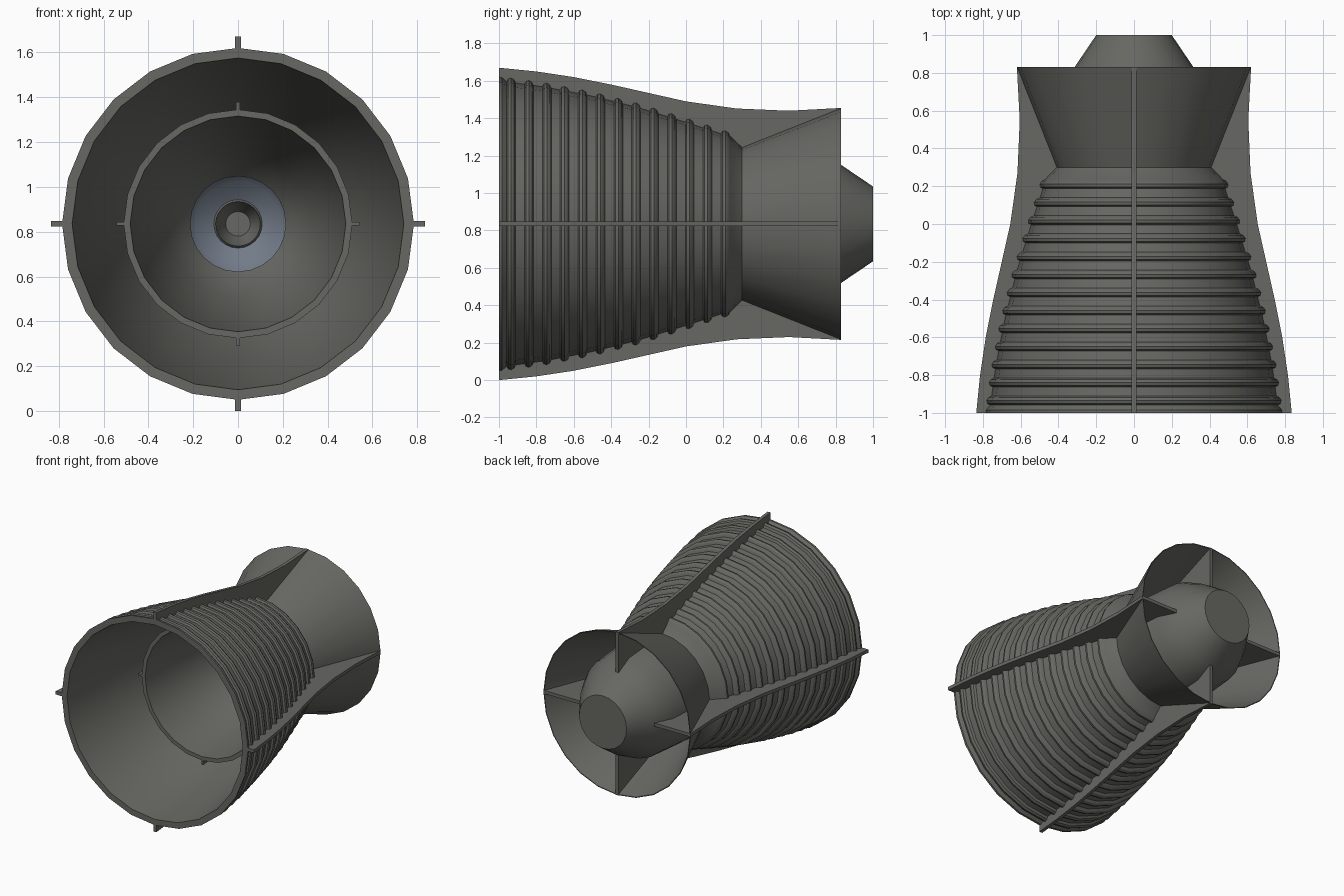
import bpy, bmesh, math

if "Cube" in bpy.data.objects:
    bpy.data.objects.remove(bpy.data.objects["Cube"])

CZ = 0.835      # height of the engine axis
SIDES = 24


def material(name, rgb):
    m = bpy.data.materials.new(name)
    m.diffuse_color = (*rgb, 1)
    m.use_nodes = True
    m.node_tree.nodes["Principled BSDF"].inputs["Base Color"].default_value = m.diffuse_color
    return m


GREY = material("dark_grey_metal", (0.135, 0.135, 0.122))
BLUE = material("blue_grey_metal", (0.17, 0.20, 0.25))


def finish(name, bm, mat, smooth=True):
    bmesh.ops.recalc_face_normals(bm, faces=bm.faces)
    me = bpy.data.meshes.new(name)
    bm.to_mesh(me)
    bm.free()
    ob = bpy.data.objects.new(name, me)
    bpy.context.collection.objects.link(ob)
    me.materials.append(mat)
    if smooth:
        bpy.ops.object.select_all(action='DESELECT')
        ob.select_set(True)
        bpy.context.view_layer.objects.active = ob
        bpy.ops.object.shade_smooth_by_angle(angle=math.radians(32))
    return ob


def lathe(name, profile, mat, closed=False):
    """Turn (y, radius) points round the engine axis."""
    bm = bmesh.new()
    rings = []
    for y, r in profile:
        if r == 0:
            rings.append([bm.verts.new((0, y, CZ))] * SIDES)
        else:
            rings.append([bm.verts.new((r * math.cos(2 * math.pi * i / SIDES), y,
                                        CZ + r * math.sin(2 * math.pi * i / SIDES)))
                          for i in range(SIDES)])
    pairs = list(zip(rings, rings[1:]))
    if closed:
        pairs.append((rings[-1], rings[0]))
    for a, b in pairs:
        for i in range(SIDES):
            j = (i + 1) % SIDES
            vs = list(dict.fromkeys((a[i], a[j], b[j], b[i])))
            bm.faces.new(vs)
    return finish(name, bm, mat)


def interp(points, y):
    for (y0, r0), (y1, r1) in zip(points, points[1:]):
        if y <= y1:
            return r0 + (r1 - r0) * (y - y0) / (y1 - y0)
    return points[-1][1]


WALL = [(-1, .768), (-.75, .733), (-.5, .685), (-.25, .622), (0, .545), (.22, .473)]
INNER = [(.3, .31), (.2, .4), (0, .5), (-.25, .59), (-.5, .655), (-.75, .705), (-1, .74)]
FIN_OUT = [(-1, .835), (-.8, .815), (-.6, .785), (-.4, .745), (-.2, .70), (0, .655),
           (.27, .617), (.55, .605), (.83, .62)]
FIN_IN = [(-1, .755), (-.5, .67), (0, .52), (.25, .42), (.3, .40), (.83, .30)]


def bell(name, place):
    # ribbed outer wall, closed by the smooth inner wall
    prof = [(-1, .785), (-.985, .785)]
    for k in range(13):
        c = -.935 + k * .0955
        for dy, h in ((-.024, 0), (-.016, .016), (0, .023), (.016, .016), (.024, 0)):
            prof.append((c + dy, interp(WALL, c + dy) + h))
    prof += [(.3, .41)] + INNER
    return lathe(name, [place(y, r) for y, r in prof], GREY, closed=True)


def fins(name, outline, half, place):
    # four flat plates round the axis
    bm = bmesh.new()
    pts = [place(y, r) for y, r in outline]
    for k in range(4):
        c, s = (1, 0, -1, 0)[k], (0, 1, 0, -1)[k]
        sides = [[bm.verts.new((r * c - t * s, y, CZ + r * s + t * c)) for y, r in pts]
                 for t in (-half, half)]
        n = len(pts)
        bm.faces.new(sides[0])
        bm.faces.new(sides[1][::-1])
        for i in range(n):
            j = (i + 1) % n
            bm.faces.new((sides[0][i], sides[0][j], sides[1][j], sides[1][i]))
    return finish(name, bm, GREY, smooth=False)


def full(y, r):
    return (y, r)


def small(y, r):
    return (-.43 + (y + 1) * .65, r * .65)


# outer bell and its fins
bell("outer_bell", full)
fins("outer_fins", FIN_OUT + FIN_IN[::-1], .0125, full)

# smaller bell nested inside
bell("inner_bell", small)
fins("inner_fins", FIN_OUT[:7] + FIN_IN[:4][::-1], .008, small)

# flared collar behind the neck
lathe("rear_flare", [(.3, .41), (.83, .62), (.83, .614), (.3, .404)], GREY, closed=True)

# closed core inside the flare
lathe("rear_core", [(.3, .408), (.7, .38), (.83, .315), (1, .2), (1, 0)], GREY)

# injector at the bottom of the inner bell
lathe("injector_dish", [(.36, .215), (.39, .19), (.44, .105)], BLUE)
lathe("injector_tube", [(.435, .108), (.425, .10), (.47, .09), (.54, .055), (.54, 0)], GREY)
